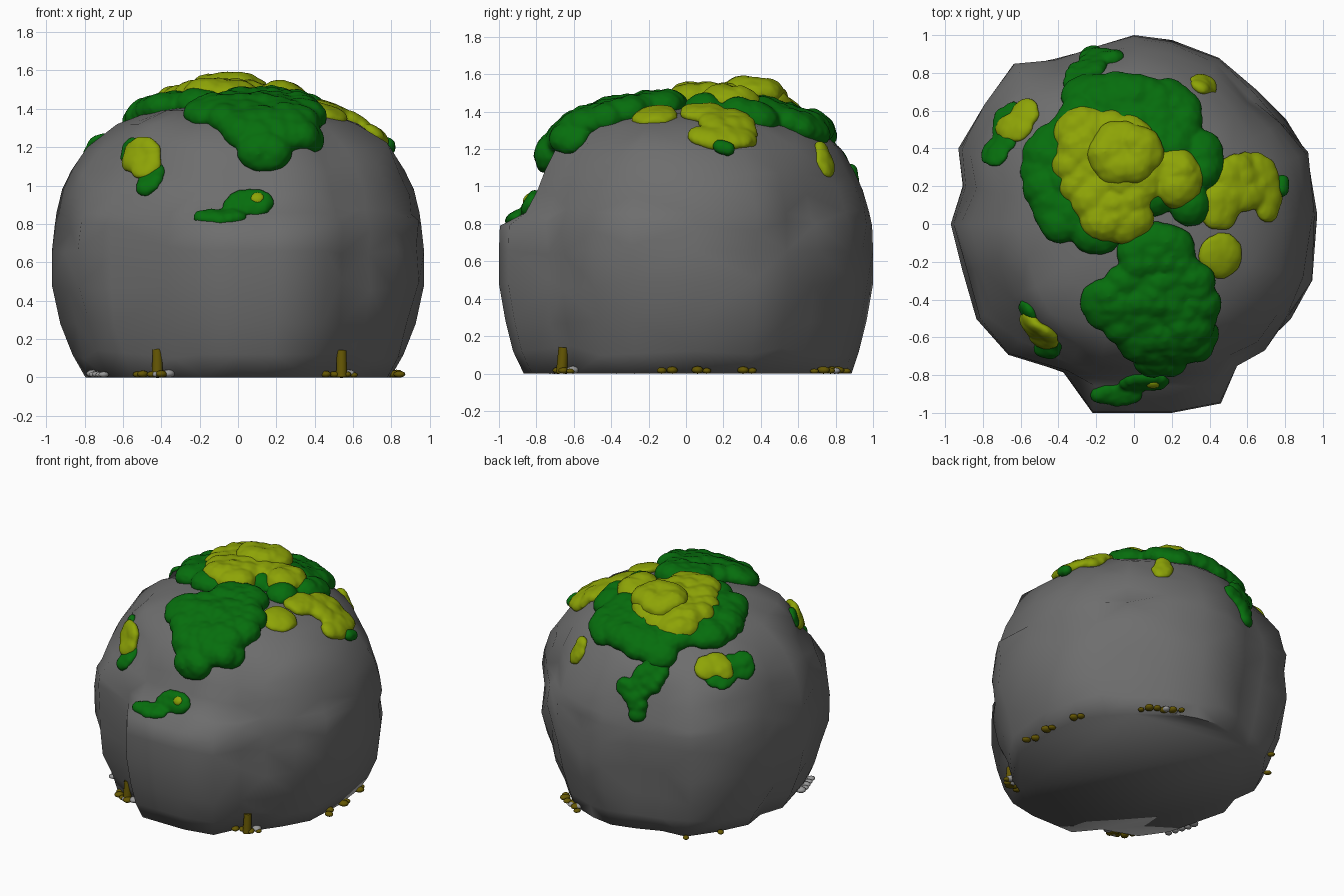
import bpy, bmesh, math, random
from mathutils import Vector, Matrix
from mathutils.bvhtree import BVHTree

if "Cube" in bpy.data.objects:
    bpy.data.objects.remove(bpy.data.objects["Cube"])
random.seed(4)


def material(name, r, g, b):
    m = bpy.data.materials.new(name)
    m.diffuse_color = (r, g, b, 1)
    m.use_nodes = True
    m.node_tree.nodes["Principled BSDF"].inputs["Base Color"].default_value = m.diffuse_color
    return m


STONE = material("grey stone", 0.155, 0.155, 0.155)
PEBBLE = material("light grey pebble", 0.32, 0.32, 0.32)
DARK = material("dark green moss", 0.002, 0.155, 0.004)
LIGHT = material("yellow green moss", 0.27, 0.37, 0.002)
OLIVE = material("olive brown", 0.13, 0.095, 0.001)


def make_object(name, bm, mat):
    me = bpy.data.meshes.new(name)
    bm.to_mesh(me)
    ob = bpy.data.objects.new(name, me)
    bpy.context.collection.objects.link(ob)
    me.materials.append(mat)
    bpy.ops.object.select_all(action='DESELECT')
    ob.select_set(True)
    bpy.context.view_layer.objects.active = ob
    return ob


# Boulder: widest outline, stacked in scaled rings; the front bulge ends in a ledge
outline = [(0, 1), (.2, .97), (.45, .88), (.65, .7), (.8, .55), (.93, .38), (.97, .05),
           (.95, -.3), (.83, -.5), (.7, -.67), (.55, -.75), (.46, -.95), (.2, -1),
           (0, -1), (-.22, -1), (-.38, -.8), (-.68, -.7), (-.83, -.5), (-.9, -.25),
           (-.97, 0), (-.9, .2), (-.93, .4), (-.8, .64), (-.64, .85), (-.42, .87), (-.2, .95)]
rings = [(0, .82, .885), (.12, .89, .925), (.28, .955, .965), (.48, 1, 1), (.66, 1, 1),
         (.79, .985, .995), (.86, .975, .98), (.98, .945, .945), (1.08, .895, .9),
         (1.2, .81, .83), (1.32, .65, .69), (1.39, .46, .46), (1.42, .22, .22)]
bm = bmesh.new()
rows = []
for z, sx, sy in rings:
    row = []
    for x, y in outline:
        fixed = y <= -.95 or y == 1 or abs(x) > .96
        if z > .8 and y < -.74:
            x, y = x * .96, max(y, -.875 if z < .9 else -.84)
        # scooped shoulder at the front left
        if x < -.5 and y < -.4:
            k = {.98: .95, 1.08: .87, 1.2: .92}.get(z, 1)
            x, y = x * k, y * k
        # thin the bulge toward the ground
        if y < -.94 and z < .1:
            y *= .98
        j = random.uniform(-.03, .008) if 0 < z < 1.4 and not fixed else 0
        dz = random.uniform(-.03, .03) if 0 < z < 1.3 and not fixed else 0
        row.append(bm.verts.new((x * (sx + j), y * (sy + j), z + dz)))
    rows.append(row)
n = len(outline)
for a, b in zip(rows, rows[1:]):
    for i in range(n):
        k = (i + 1) % n
        bm.faces.new((a[i], a[k], b[k], b[i]))
bm.faces.new(rows[0])
bm.faces.new(rows[-1])
bmesh.ops.recalc_face_normals(bm, faces=bm.faces)
bmesh.ops.triangulate(bm, faces=[f for f in bm.faces if len(f.verts) == 4])
bm.normal_update()
rock_tree = BVHTree.FromBMesh(bm)
make_object("boulder", bm, STONE)
bpy.ops.object.shade_smooth_by_angle(angle=math.radians(75))


# Points filling an ellipse, inset by the lump radius
def fill(rx, ry, r):
    step = r * .62
    ex, ey = max(rx - r * .9, .004), max(ry - r * .9, .004)
    pts = [(0, 0)]
    for i in range(-int(ex / step) - 1, int(ex / step) + 2):
        for k in range(-int(ey / step) - 1, int(ey / step) + 2):
            px = (i + (k % 2) / 2 + random.uniform(-.25, .25)) * step
            py = (k + random.uniform(-.25, .25)) * step
            if (px / ex) ** 2 + (py / ey) ** 2 <= 1:
                pts.append((px, py))
    for i in range(12):
        a = i * math.tau / 12
        pts.append((ex * math.cos(a), ey * math.sin(a)))
    return pts


# Moss: flattened lumps laid on the stone and fused together.
# top patches: (x, y, rx, ry); side patches: (facing angle, sideways, z, ru, rz)
def moss(name, mat, r, h, lift=0.0, top=(), side=()):
    rays = []
    for cx, cy, rx, ry in top:
        rays += [(Vector((cx + u, cy + v, 3)), Vector((0, 0, -1))) for u, v in fill(rx, ry, r)]
    for deg, cu, cz, ru, rz in side:
        a = math.radians(deg)
        d, t = Vector((math.cos(a), math.sin(a), 0)), Vector((-math.sin(a), math.cos(a), 0))
        rays += [(d * 3 + t * (cu + u) + Vector((0, 0, cz + v)), -d) for u, v in fill(ru, rz, r)]
    bm = bmesh.new()
    for org, direction in rays:
        loc, nor, _, _ = rock_tree.ray_cast(org, direction)
        if loc is None:
            continue
        k = random.uniform(.8, 1.1)
        q = nor.to_track_quat('Z', 'Y').to_matrix().to_4x4()
        m = (Matrix.Translation(loc + nor * lift) @ q
             @ Matrix.Diagonal((r * k, r * k, h * random.uniform(.8, 1.15), 1)))
        bmesh.ops.create_icosphere(bm, subdivisions=2, radius=1, matrix=m)
    ob = make_object(name, bm, mat)
    mod = ob.modifiers.new("fuse", 'REMESH')
    mod.mode = 'VOXEL'
    mod.voxel_size = .012
    mod.use_smooth_shade = True
    soft = ob.modifiers.new("soften", 'SMOOTH')
    soft.iterations = 3
    for mm in ("fuse", "soften"):
        bpy.ops.object.modifier_apply(modifier=mm)


moss("front_top_moss", DARK, .1, .08, .015,
     top=[(.13, -.42, .32, .33), (.12, -.15, .2, .15), (-.13, -.42, .15, .14), (.15, -.63, .22, .13)],
     side=[(270, .14, 1.17, .14, .11), (270, .22, 1.25, .22, .09)])
moss("back_top_moss", DARK, .11, .08, .01,
     top=[(-.05, .4, .41, .4), (-.4, .28, .19, .28), (.18, .55, .19, .22), (.36, .33, .1, .16),
          (-.35, .05, .18, .15), (-.2, -.03, .14, .12), (-.1, .68, .28, .12), (.3, .1, .1, .1)])
moss("crown_light_moss", LIGHT, .11, .09, .045,
     top=[(-.12, .3, .31, .3), (.22, .25, .14, .16), (-.1, .03, .2, .13), (-.27, .47, .14, .15)])
moss("crown_peak_moss", LIGHT, .11, .08, .1, top=[(-.05, .36, .2, .17)])
moss("right_light_moss", LIGHT, .075, .045, .01,
     top=[(.59, .25, .18, .14), (.45, .09, .11, .13), (.7, .14, .08, .13), (.58, .15, .13, .08)])
moss("right_spot_moss", LIGHT, .09, .04, .0, top=[(.46, -.17, .11, .12)])
moss("right_dark_tuft", DARK, .04, .035, .025, top=[(.765, .2, .03, .06)])
moss("back_spot_moss", LIGHT, .05, .03, .0, top=[(.37, .74, .075, .065)])
moss("back_trailing_moss", DARK, .055, .045, .0,
     top=[(-.28, .75, .1, .12), (-.22, .85, .08, .1), (-.16, .88, .11, .06)])
moss("left_back_dark_moss", DARK, .05, .025, .0,
     top=[(-.68, .5, .08, .13), (-.74, .38, .08, .08), (-.6, .6, .1, .05)])
moss("left_back_light_moss", LIGHT, .065, .035, .01,
     top=[(-.63, .51, .1, .08), (-.57, .58, .08, .08)])
moss("left_front_dark_moss", DARK, .045, .03, .0,
     side=[(230, .07, 1.03, .07, .09), (230, -.13, 1.18, .07, .07)])
moss("left_front_light_moss", LIGHT, .06, .035, .015,
     side=[(230, -.03, 1.15, .12, .1), (230, .02, 1.09, .08, .08)])
moss("ledge_moss", DARK, .045, .035, .0,
     side=[(270, .06, .91, .13, .075), (270, -.09, .835, .14, .05)],
     top=[(.05, -.84, .13, .05)])
moss("ledge_light_moss", LIGHT, .03, .02, .025, side=[(270, .1, .92, .04, .035)])


# Stones and litter around the foot, given as angle and how many
def base_bits(name, mat, groups, size):
    bm = bmesh.new()
    for deg, count in groups:
        for i in range(count):
            a = math.radians(deg + (i - (count - 1) / 2) * 3.5)
            d = Vector((math.cos(a), math.sin(a), 0))
            hit = rock_tree.ray_cast(d * 3 + Vector((0, 0, .03)), -d)[0]
            s = size * random.uniform(.8, 1.3)
            p = hit + d * random.uniform(-.01, .04)
            p.z = s * .6
            m = (Matrix.Translation(p) @ Matrix.Rotation(a, 4, 'Z')
                 @ Matrix.Diagonal((s * 1.2, s, s * .65, 1)))
            bmesh.ops.create_icosphere(bm, subdivisions=2, radius=1, matrix=m)
    make_object(name, bm, mat)
    bpy.ops.object.shade_smooth_by_angle(angle=math.radians(40))


base_bits("olive_litter", OLIVE, [(236, 4), (309, 4), (353, 2), (6, 2), (23, 2), (62, 6),
                                  (125, 1), (140, 1)], .026)
base_bits("grey_pebbles", PEBBLE, [(207, 5), (241, 2), (312, 2), (66, 2)], .026)

# Short stubs leaning against the foot
bm = bmesh.new()
for x, y, z in ((-.42, -.70, .145), (.54, -.66, .14)):
    m = (Matrix.Translation((x, y, z / 2)) @ Matrix.Rotation(-.08, 4, 'X'))
    bmesh.ops.create_cone(bm, cap_ends=True, segments=10, radius1=.03, radius2=.027,
                          depth=z, matrix=m)
make_object("wood_stubs", bm, OLIVE)
bpy.ops.object.shade_smooth_by_angle(angle=math.radians(40))
